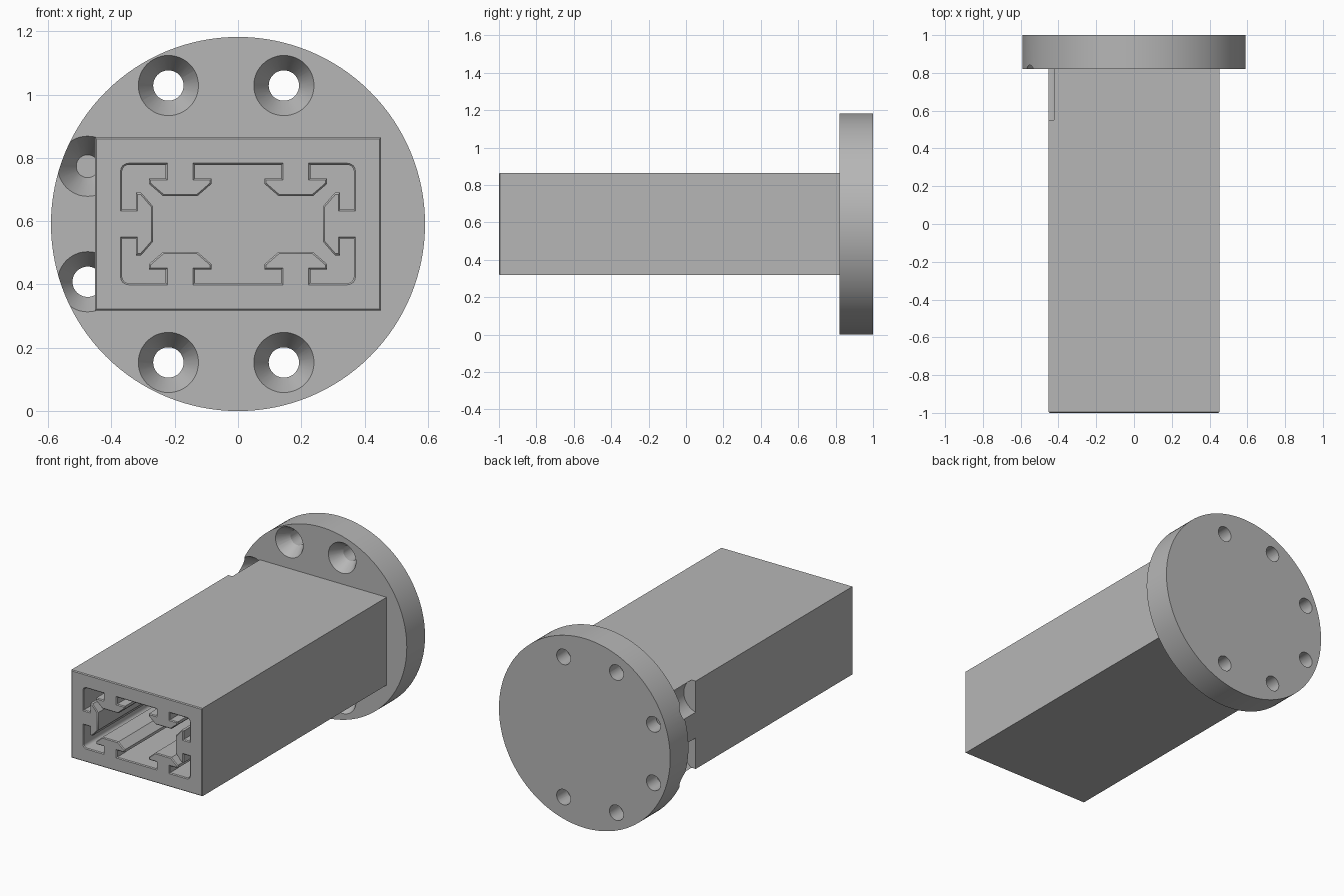
import bpy, bmesh, math
from mathutils import Matrix, Vector

cube = bpy.data.objects.get("Cube")
if cube:
    bpy.data.objects.remove(cube, do_unlink=True)

CZ = 0.591            # height of the main axis
FLANGE_R = 0.591
FLANGE_Y = 0.82       # front face of the flange
HALF_W, HALF_H = 0.452, 0.274
CAV_W, CAV_H = 0.366, 0.187
PITCH = 0.1825
CHAMFER = 0.005

grey = bpy.data.materials.new("plain grey")
grey.use_nodes = True
grey.diffuse_color = (0.47, 0.47, 0.47, 1)
grey.node_tree.nodes["Principled BSDF"].inputs["Base Color"].default_value = (0.47, 0.47, 0.47, 1)


def add_object(name, mesh):
    obj = bpy.data.objects.new(name, mesh)
    bpy.context.collection.objects.link(obj)
    return obj


def cone_along_y(name, x, z, y0, y1, r0, r1, segments=48):
    bm = bmesh.new()
    place = Matrix.Translation((x, (y0 + y1) / 2, z)) @ Matrix.Rotation(-math.pi / 2, 4, 'X')
    bmesh.ops.create_cone(bm, cap_ends=True, segments=segments, radius1=r0,
                          radius2=r1, depth=y1 - y0, matrix=place)
    bmesh.ops.recalc_face_normals(bm, faces=bm.faces)
    mesh = bpy.data.meshes.new(name)
    bm.to_mesh(mesh)
    bm.free()
    return add_object(name, mesh)


def cut(obj, cutters):
    """Subtract the cutters, bake the result and drop the helpers."""
    for c in cutters:
        c.hide_render = True
        mod = obj.modifiers.new("cut", 'BOOLEAN')
        mod.operation, mod.solver, mod.object = 'DIFFERENCE', 'EXACT', c
    bpy.context.view_layer.update()
    graph = bpy.context.evaluated_depsgraph_get()
    mesh = bpy.data.meshes.new_from_object(obj.evaluated_get(graph))
    obj.modifiers.clear()
    obj.data = mesh
    for c in cutters:
        bpy.data.objects.remove(c, do_unlink=True)


def finish(obj):
    obj.data.materials.clear()
    obj.data.materials.append(grey)
    bpy.ops.object.select_all(action='DESELECT')
    obj.select_set(True)
    bpy.context.view_layer.objects.active = obj
    bpy.ops.object.shade_smooth_by_angle(angle=math.radians(30))


# Cavity outline: a rounded rectangle with T-shaped rails standing on its walls
def cavity_outline():
    half_rail = [(0.046, 0), (0.046, 0.043), (0.099, 0.043), (0.099, 0.06), (0.055, 0.098)]
    rail = [(-t, d) for t, d in half_rail] + half_rail[::-1]
    sides = [(0, CAV_H, CAV_W, (-PITCH, PITCH)), (90, CAV_W, CAV_H, (0,)),
             (180, CAV_H, CAV_W, (-PITCH, PITCH)), (270, CAV_W, CAV_H, (0,))]
    r = 0.02
    points = []
    for angle, dist, half, centres in sides:
        turn = Matrix.Rotation(math.radians(angle), 2)
        local = [(c + t, d - dist) for c in centres for t, d in rail]
        for i in range(5):
            a = math.radians(-90 + 22.5 * i)
            local.append((half - r + r * math.cos(a), -dist + r + r * math.sin(a)))
        points += [turn @ Vector(p) for p in local]
    return points


# Tube: a filled 2D curve, extruded with a fine chamfer at its mouth
TUBE_END = FLANGE_Y + 0.015
curve = bpy.data.curves.new("tube_profile", 'CURVE')
curve.dimensions, curve.fill_mode = '2D', 'BOTH'
curve.extrude = (TUBE_END + 1) / 2 - CHAMFER
curve.bevel_depth, curve.bevel_resolution, curve.offset = CHAMFER, 0, -CHAMFER
box = [(-HALF_W, -HALF_H), (HALF_W, -HALF_H), (HALF_W, HALF_H), (-HALF_W, HALF_H)]
for loop in (box, cavity_outline()):
    spline = curve.splines.new('POLY')
    spline.points.add(len(loop) - 1)
    for p, q in zip(spline.points, loop):
        p.co = (q[0], q[1], 0, 1)
    spline.use_cyclic_u = True
source = add_object("tube_profile", curve)
bpy.context.view_layer.update()
deps = bpy.context.evaluated_depsgraph_get()
tube_mesh = bpy.data.meshes.new_from_object(source.evaluated_get(deps))
bpy.data.objects.remove(source, do_unlink=True)
bm = bmesh.new()
bm.from_mesh(tube_mesh)
bmesh.ops.remove_doubles(bm, verts=bm.verts, dist=0.0002)
bm.transform(Matrix.Translation((0, (TUBE_END - 1) / 2, CZ)) @ Matrix.Rotation(math.pi / 2, 4, 'X'))
bmesh.ops.recalc_face_normals(bm, faces=bm.faces)
bm.to_mesh(tube_mesh)
bm.free()
tube = add_object("rectangular_tube", tube_mesh)

# Screw positions: an octagonal pattern shifted right, without the pair at +x
SHIFT, REACH = -0.0375, 0.4375
side_holes = [(SHIFT - REACH, CZ + s * PITCH) for s in (-1, 1)]
holes = side_holes + [(SHIFT + s * PITCH, CZ + u * REACH) for s in (-1, 1) for u in (-1, 1)]

# Clearance grooves for the two screws beside the tube
cut(tube, [cone_along_y("clearance", x, z, 0.55, 0.9, 0.105, 0.105) for x, z in side_holes])
finish(tube)

# Round flange with countersunk screw holes
flange = cone_along_y("round_flange", 0, CZ, FLANGE_Y, 1.0, FLANGE_R, FLANGE_R, 128)
cutters = []
for x, z in holes:
    cutters.append(cone_along_y("screw_hole", x, z, 0.7, 1.1, 0.048, 0.048))
    cutters.append(cone_along_y("countersink", x, z, FLANGE_Y - 0.01, FLANGE_Y + 0.1, 0.101, 0.036))
cut(flange, cutters)
finish(flange)
